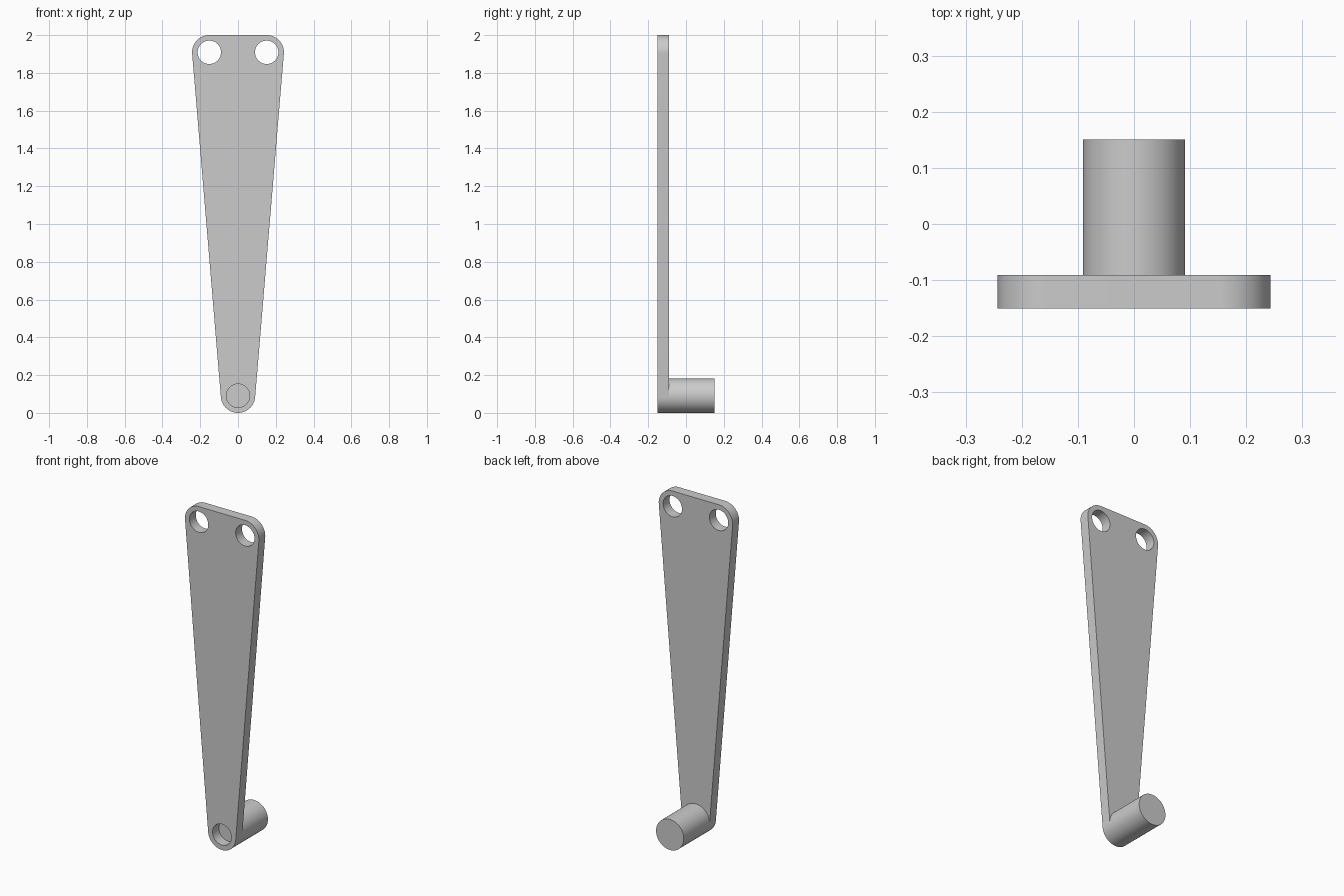
import bpy
import bmesh
from math import pi, sin, cos, atan2

cube = bpy.data.objects.get("Cube")
if cube:
    bpy.data.objects.remove(cube, do_unlink=True)

R = 0.091          # rounded corner and peg radius
HOLE = 0.062       # hole radius
TOP_X, TOP_Z = 0.152, 2 - R
FRONT, REAR, PEG_END = -0.151, -0.091, 0.151

grey = bpy.data.materials.new("plain_grey")
grey.use_nodes = True
grey.diffuse_color = (0.6, 0.6, 0.6, 1)
grey.node_tree.nodes["Principled BSDF"].inputs["Base Color"].default_value = (0.6, 0.6, 0.6, 1)


def arc(cx, cz, r, start, end, steps):
    angles = [start + (end - start) * i / steps for i in range(steps + 1)]
    return [(cx + r * cos(a), cz + r * sin(a)) for a in angles]


def finish(obj):
    obj.data.materials.clear()
    obj.data.materials.append(grey)
    bpy.ops.object.select_all(action="DESELECT")
    obj.select_set(True)
    bpy.context.view_layer.objects.active = obj
    bpy.ops.object.shade_smooth_by_angle(angle=pi / 6)


# Tapered arm plate: rounded outline with three round holes
lean = atan2(TOP_X, TOP_Z - R)
outline = (arc(TOP_X, TOP_Z, R, -lean, pi / 2, 24)
           + arc(-TOP_X, TOP_Z, R, pi / 2, pi + lean, 24)
           + arc(0, R, R, pi + lean, 2 * pi - lean, 40))
holes = [arc(x, z, HOLE, 0, 2 * pi, 48)[:-1]
         for x, z in ((-TOP_X, TOP_Z), (TOP_X, TOP_Z), (0, R))]

curve = bpy.data.curves.new("arm_plate", "CURVE")
curve.dimensions = "2D"
curve.fill_mode = "BOTH"
curve.extrude = (REAR - FRONT) / 2
for loop in [outline] + holes:
    spline = curve.splines.new("POLY")
    spline.points.add(len(loop) - 1)
    for point, (x, z) in zip(spline.points, loop):
        point.co = (x, z, 0, 1)
    spline.use_cyclic_u = True

plate = bpy.data.objects.new("arm_plate", curve)
bpy.context.collection.objects.link(plate)
plate.rotation_euler.x = pi / 2
plate.location.y = (FRONT + REAR) / 2
bpy.ops.object.select_all(action="DESELECT")
plate.select_set(True)
bpy.context.view_layer.objects.active = plate
bpy.ops.object.convert(target="MESH")
plate = bpy.context.object

# Weld the caps to the walls
bm = bmesh.new()
bm.from_mesh(plate.data)
bmesh.ops.remove_doubles(bm, verts=bm.verts, dist=0.0001)
bmesh.ops.recalc_face_normals(bm, faces=bm.faces)
bm.to_mesh(plate.data)
bm.free()
finish(plate)

# Solid peg behind the lower end, closing the lower hole
bpy.ops.mesh.primitive_cylinder_add(
    vertices=96, radius=R, depth=PEG_END - REAR,
    location=(0, (PEG_END + REAR) / 2, R), rotation=(pi / 2, 0, 0))
peg = bpy.context.object
peg.name = "peg"
finish(peg)
